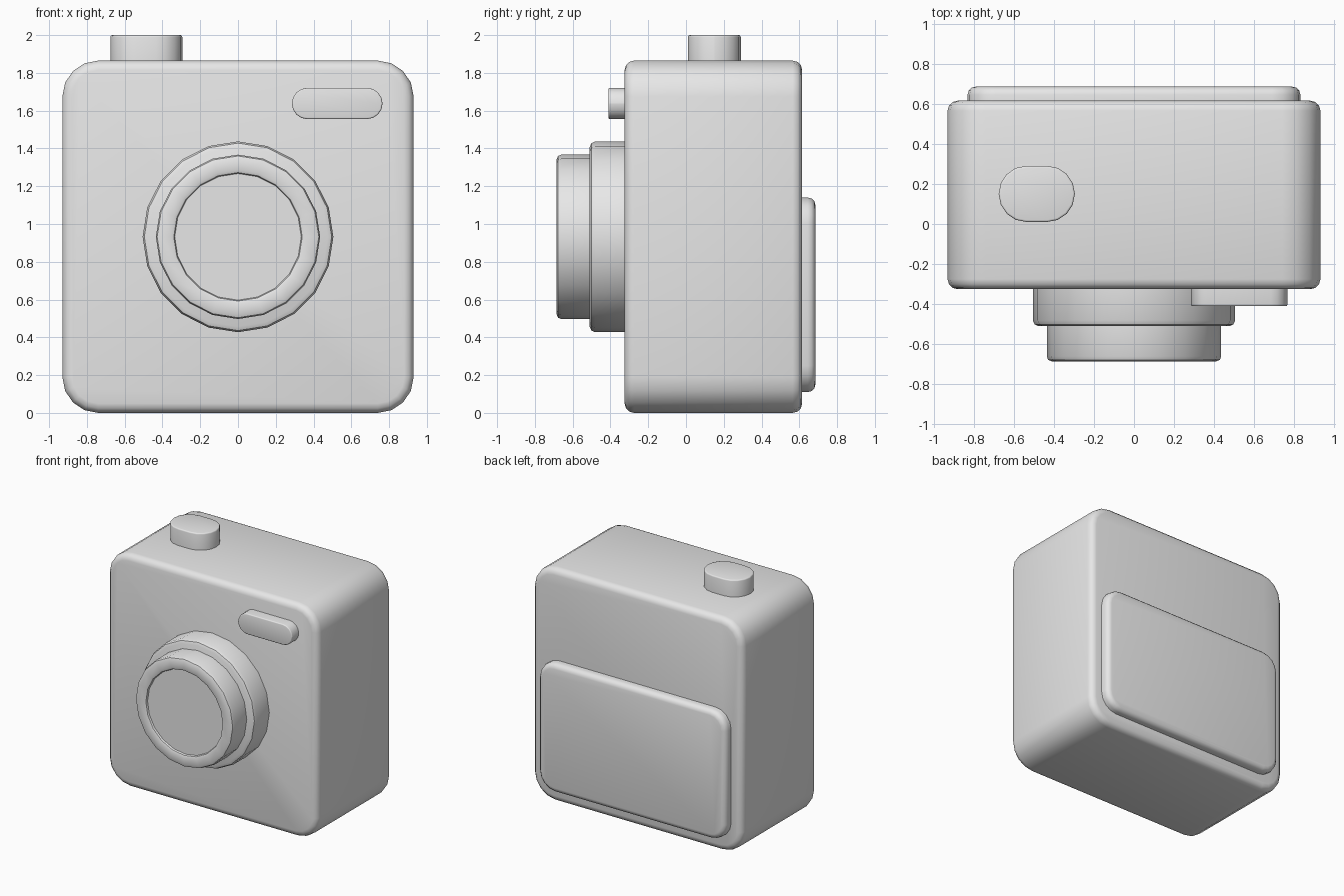
import bpy, bmesh, math

cube = bpy.data.objects.get("Cube")
if cube:
    bpy.data.objects.remove(cube, do_unlink=True)

grey = bpy.data.materials.new("plain_grey")
grey.use_nodes = True
grey.diffuse_color = (0.8, 0.8, 0.8, 1)
grey.node_tree.nodes["Principled BSDF"].inputs["Base Color"].default_value = (0.8, 0.8, 0.8, 1)


def rounded_rect(w, h, r, seg):
    """Outline of a rounded rectangle centred on the origin."""
    pts = []
    for q, (sx, sy) in enumerate([(1, 1), (-1, 1), (-1, -1), (1, -1)]):
        for i in range(seg + 1):
            a = math.pi / 2 * (q + i / seg)
            pts.append((sx * (w / 2 - r) + r * math.cos(a),
                        sy * (h / 2 - r) + r * math.sin(a)))
    return pts


def loft(name, rings, cap_start=True):
    """Skin a list of equal-length point rings and cap the ends."""
    bm = bmesh.new()
    loops = [[bm.verts.new(p) for p in ring] for ring in rings]
    n = len(loops[0])
    for a, b in zip(loops, loops[1:]):
        for i in range(n):
            j = (i + 1) % n
            bm.faces.new((a[i], a[j], b[j], b[i]))
    if cap_start:
        bm.faces.new(loops[0])
    bm.faces.new(loops[-1])
    bmesh.ops.remove_doubles(bm, verts=bm.verts, dist=0.0001)
    bmesh.ops.recalc_face_normals(bm, faces=bm.faces)
    mesh = bpy.data.meshes.new(name)
    bm.to_mesh(mesh)
    bm.free()
    mesh.materials.append(grey)
    obj = bpy.data.objects.new(name, mesh)
    bpy.context.collection.objects.link(obj)
    bpy.ops.object.select_all(action='DESELECT')
    obj.select_set(True)
    bpy.context.view_layer.objects.active = obj
    bpy.ops.object.shade_smooth_by_angle(angle=math.radians(40))
    return obj


def slab(name, size, r, near, far, soft, centre, axis="y", seg=4, both=False):
    """Rounded plate along an axis, with a softened far rim (or both rims)."""
    sign = 1 if far > near else -1
    steps = [math.pi / 2 * i / 3 for i in range(4)]
    rim = [(soft * (1 - math.cos(a)), far - sign * soft * (1 - math.sin(a))) for a in steps]
    start = [(0, near)]
    if both:
        start = [(i, near + far - d) for i, d in reversed(rim)]
    rings = []
    for inset, d in start + rim:
        ring = rounded_rect(size[0] - 2 * inset, size[1] - 2 * inset, r - inset, seg)
        ring = [(u + centre[0], v + centre[1]) for u, v in ring]
        rings.append([(u, d, v) if axis == "y" else (u, v, d) for u, v in ring])
    return loft(name, rings)


def lathe(name, profile, height, sides=20):
    """Turn a (radius, y) profile around a horizontal front-back axis."""
    angles = [2 * math.pi * i / sides for i in range(sides)]
    return loft(name, [[(r * math.cos(a), y, height + r * math.sin(a)) for a in angles]
                       for r, y in profile])


# Body and rear panel
slab("body", (1.86, 1.865), 0.19, -0.325, 0.615, 0.05, (0, 0.9325), both=True)
slab("rear_panel", (1.66, 1.03), 0.14, 0.6, 0.685, 0.04, (0, 0.625))

# Two-step lens barrel with a shallow glass recess
lathe("lens_base", [(0.505, -0.3), (0.505, -0.48), (0.496, -0.501), (0.475, -0.51)], 0.932)
lathe("lens_barrel", [(0.435, -0.5), (0.435, -0.66), (0.428, -0.678), (0.41, -0.685),
                      (0.355, -0.685), (0.34, -0.679), (0.335, -0.665)], 0.932)

# Flash window on the front, shutter button on top
slab("flash", (0.48, 0.165), 0.082, -0.3, -0.41, 0.008, (0.525, 1.638))
slab("shutter_button", (0.38, 0.28), 0.139, 1.84, 2.0, 0.01, (-0.485, 0.15), axis="z")
